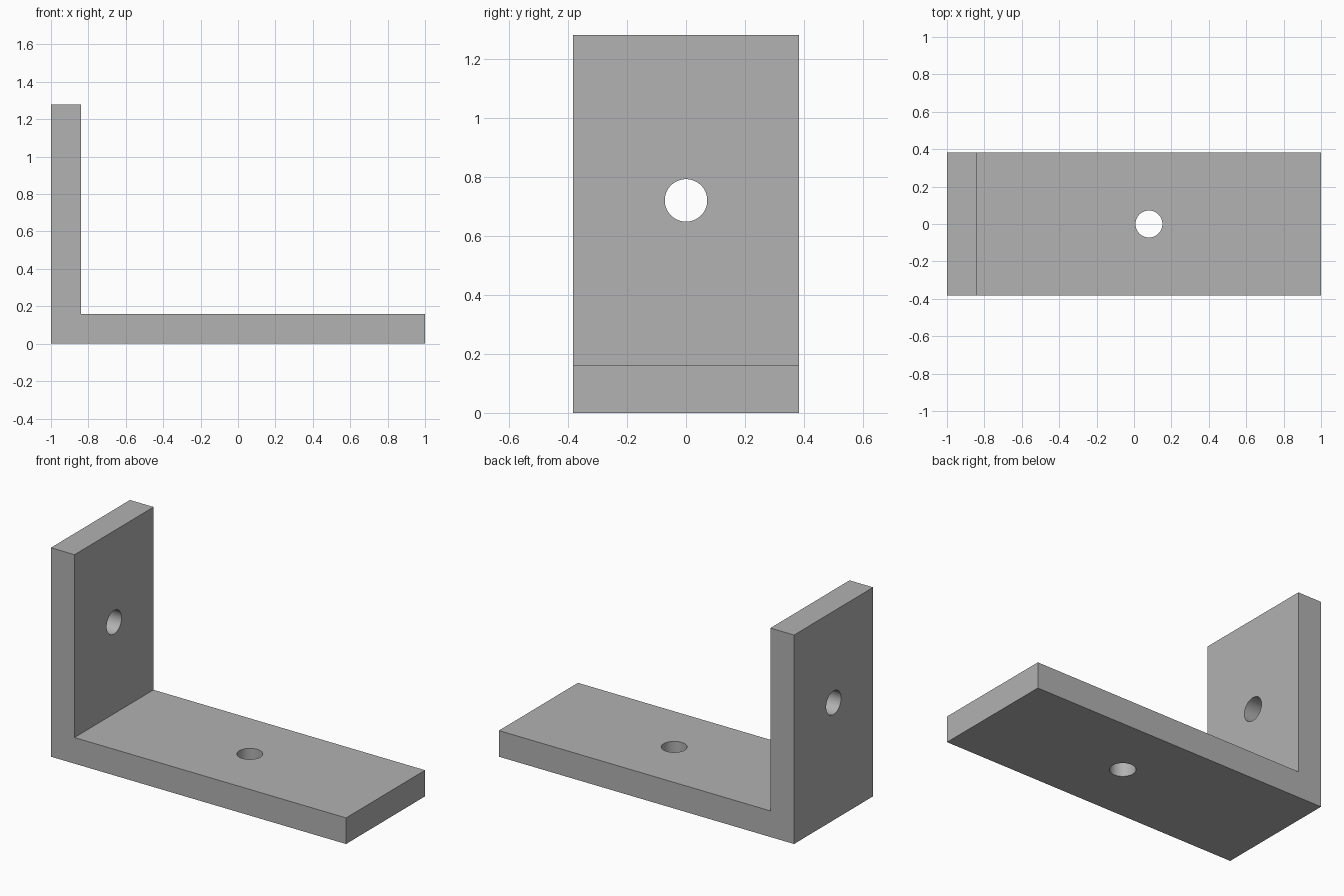
import bpy, bmesh, math
from mathutils import Vector

cube = bpy.data.objects.get("Cube")
if cube:
    bpy.data.objects.remove(cube, do_unlink=True)

LENGTH, WIDTH, HEIGHT, THICK = 2.0, 0.765, 1.28, 0.16
HOLE_RADIUS = 0.072

grey = bpy.data.materials.new("plain grey")
grey.use_nodes = True
colour = (0.445, 0.445, 0.445, 1)
grey.diffuse_color = colour
grey.node_tree.nodes["Principled BSDF"].inputs["Base Color"].default_value = colour

# L-shaped profile extruded across the width
left, right = -LENGTH / 2, LENGTH / 2
profile = [(left, 0), (right, 0), (right, THICK),
           (left + THICK, THICK), (left + THICK, HEIGHT), (left, HEIGHT)]
bm = bmesh.new()
face = bm.faces.new([bm.verts.new((x, -WIDTH / 2, z)) for x, z in profile])
grown = bmesh.ops.extrude_face_region(bm, geom=[face])
moved = [v for v in grown["geom"] if isinstance(v, bmesh.types.BMVert)]
bmesh.ops.translate(bm, verts=moved, vec=Vector((0, WIDTH, 0)))
bmesh.ops.recalc_face_normals(bm, faces=bm.faces)
mesh = bpy.data.meshes.new("angle_bracket")
bm.to_mesh(mesh)
bm.free()
mesh.materials.append(grey)
bracket = bpy.data.objects.new("angle_bracket", mesh)
bpy.context.collection.objects.link(bracket)


def drill(name, location, rotation):
    """Cut a round bolt hole through one leg of the bracket."""
    bpy.ops.mesh.primitive_cylinder_add(vertices=64, radius=HOLE_RADIUS, depth=THICK * 2,
                                        location=location, rotation=rotation)
    cutter = bpy.context.object
    cutter.name = name + "_cutter"
    cutter.hide_render = True
    cutter.data.materials.append(grey)
    cut = bracket.modifiers.new(name, "BOOLEAN")
    cut.operation = "DIFFERENCE"
    cut.solver = "EXACT"
    cut.object = cutter
    bpy.ops.object.select_all(action="DESELECT")
    bracket.select_set(True)
    bpy.context.view_layer.objects.active = bracket
    bpy.ops.object.modifier_apply(modifier=cut.name)
    bpy.data.objects.remove(cutter, do_unlink=True)


# Bolt holes, centred on the inner length of each leg
drill("base_hole", ((left + THICK + right) / 2, 0, THICK / 2), (0, 0, 0))
drill("upright_hole", (left + THICK / 2, 0, (THICK + HEIGHT) / 2), (0, math.pi / 2, 0))

# Smooth hole walls, crisp plate edges
bpy.ops.object.shade_smooth_by_angle(angle=math.radians(30))
